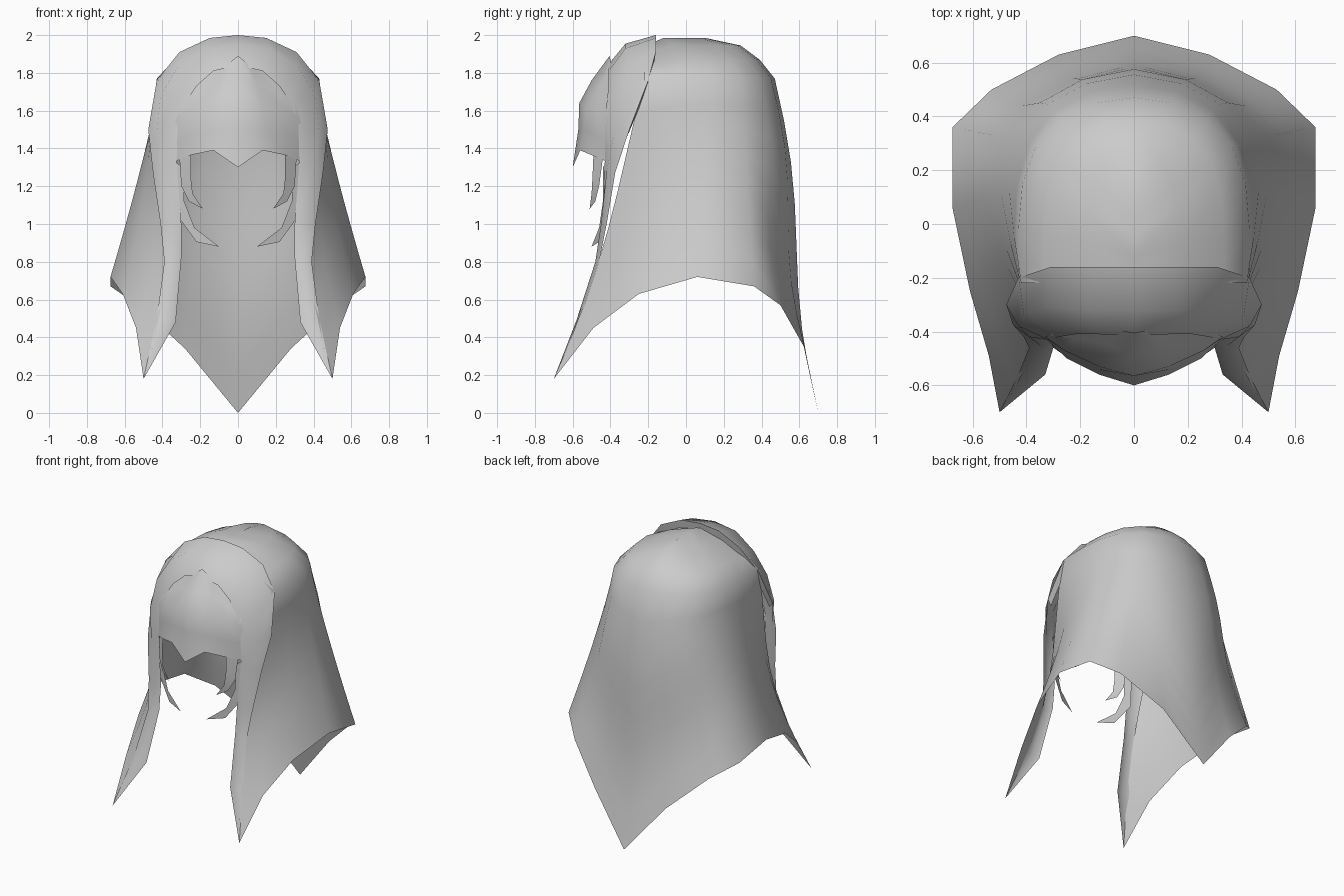
import bpy
from math import sin, pi

cube = bpy.data.objects.get("Cube")
if cube:
    bpy.data.objects.remove(cube)

# One plain grey for everything
grey = bpy.data.materials.new("plain grey")
grey.use_nodes = True
grey.diffuse_color = (.6, .6, .6, 1)
bsdf = grey.node_tree.nodes["Principled BSDF"]
bsdf.inputs["Base Color"].default_value = (.6, .6, .6, 1)
bsdf.inputs["Roughness"].default_value = .8


def sheet(name, rows):
    """Skin a grid of points, mirrored across x = 0."""
    n = len(rows[0])
    verts = [p for row in rows for p in row]
    faces = [(r * n + c, r * n + c + 1, r * n + n + c + 1, r * n + n + c)
             for r in range(len(rows) - 1) for c in range(n - 1)]
    mesh = bpy.data.meshes.new(name)
    mesh.from_pydata(verts, [], faces)
    mesh.materials.append(grey)
    obj = bpy.data.objects.new(name, mesh)
    bpy.context.collection.objects.link(obj)
    bpy.ops.object.select_all(action='DESELECT')
    obj.select_set(True)
    bpy.context.view_layer.objects.active = obj
    mirror = obj.modifiers.new("mirror", 'MIRROR')
    mirror.use_clip = True
    bpy.ops.object.modifier_apply(modifier="mirror")
    # Close collapsed tips and make the faces agree
    bpy.ops.object.mode_set(mode='EDIT')
    bpy.ops.mesh.select_all(action='SELECT')
    bpy.ops.mesh.remove_doubles(threshold=.002)
    bpy.ops.mesh.normals_make_consistent(inside=False)
    bpy.ops.object.mode_set(mode='OBJECT')
    bpy.ops.object.shade_smooth()


# Hood: crown rings shrink to a ridge, the skirt flares to a pointed hem
shoulder = [(.42, -.22), (.43, -.15), (.43, -.02), (.415, .15),
            (.365, .29), (.27, .39), (.14, .45), (0, .47)]
hem = [(.5, -.7, .18), (.54, -.49, .45), (.61, -.25, .63), (.675, .06, .72),
       (.675, .36, .67), (.53, .5, .57), (.28, .63, .34), (0, .7, 0)]
hood = []
for sx, sy, z in [(0, .45, 1.985), (.4, .73, 1.945), (.78, .88, 1.87)]:
    hood.append([(x * sx, -.2 + (y + .2) * sy, z - .025 * (y < -.1))
                 for x, y in shoulder])
steps = 8
for k in range(steps + 1):
    u = k / steps
    ring = []
    for i, ((x, y), h) in enumerate(zip(shoulder, hem)):
        # The front edge bows in to meet the band, the back bulges then flares
        bow = sin(pi * u ** 1.3) * max(0, 1 - i / 3)
        flare = u ** 1.2 if 2 < i < 6 else u
        bulge = .028 * sin(2 * pi * u) if i > 4 else 0
        ring.append((x + (h[0] - x) * flare - .09 * bow,
                     y + (h[1] - y) * u + .05 * bow + bulge,
                     1.77 + (h[2] - 1.77) * u))
    hood.append(ring)
sheet("hood", hood)

# Front band: rolled border framing the opening and ending in two tips
tip = (.5, -.7, .18)
back = [(0, -.16, 2), (.15, -.16, 1.985), (.31, -.16, 1.91), (.43, -.2, 1.76),
        (.475, -.3, 1.5), (.45, -.375, 1.27), (.41, -.42, 1), (.39, -.46, .8),
        (.43, -.56, .5), tip]
crest = [(0, -.32, 1.955), (.17, -.32, 1.93), (.32, -.31, 1.83), (.41, -.33, 1.68),
         (.43, -.38, 1.48), (.39, -.42, 1.28), (.35, -.45, 1), (.345, -.48, .8),
         (.38, -.58, .49), tip]
inner = [(0, -.415, 1.84), (.13, -.41, 1.81), (.22, -.41, 1.73), (.28, -.42, 1.64),
         (.32, -.43, 1.52), (.325, -.43, 1.33), (.3, -.44, 1), (.3, -.46, .82),
         (.33, -.56, .48), tip]
sheet("front_band", [back, crest, inner])

# Lip: the turned-in rear edge of the band over the crown
sheet("band_lip", [back[:5], [(x * .93, y - .01, z - .07 * (z - 1))
                              for x, y, z in back[:5]]])

# Mask: brow ridge, sunken hollows and a scalloped lower edge
sheet("mask", [
    [(0, -.405, 1.89), (.05, -.395, 1.85), (.14, -.375, 1.83), (.28, -.39, 1.7)],
    [(0, -.5, 1.76), (.1, -.45, 1.74), (.22, -.425, 1.69), (.31, -.41, 1.62)],
    [(0, -.565, 1.64), (.13, -.53, 1.62), (.26, -.47, 1.6), (.33, -.42, 1.55)],
    [(0, -.57, 1.5), (.14, -.54, 1.5), (.26, -.47, 1.47), (.335, -.42, 1.45)],
    [(0, -.6, 1.3), (.13, -.56, 1.39), (.25, -.5, 1.365), (.335, -.42, 1.33)]])

# Cheek locks: thin curved strands under the mask, one pair above the other
sheet("upper_lock", [
    [(.31, -.44, 1.35), (.3, -.46, 1.2), (.26, -.48, 1.12), (.185, -.51, 1.08)],
    [(.25, -.49, 1.37), (.25, -.495, 1.25), (.24, -.5, 1.16), (.185, -.51, 1.08)]])
sheet("lower_lock", [
    [(.335, -.42, 1.33), (.325, -.42, 1.05), (.22, -.46, .905), (.1, -.5, .88)],
    [(.29, -.44, 1.3), (.285, -.44, 1.12), (.23, -.46, .98), (.1, -.5, .88)]])
